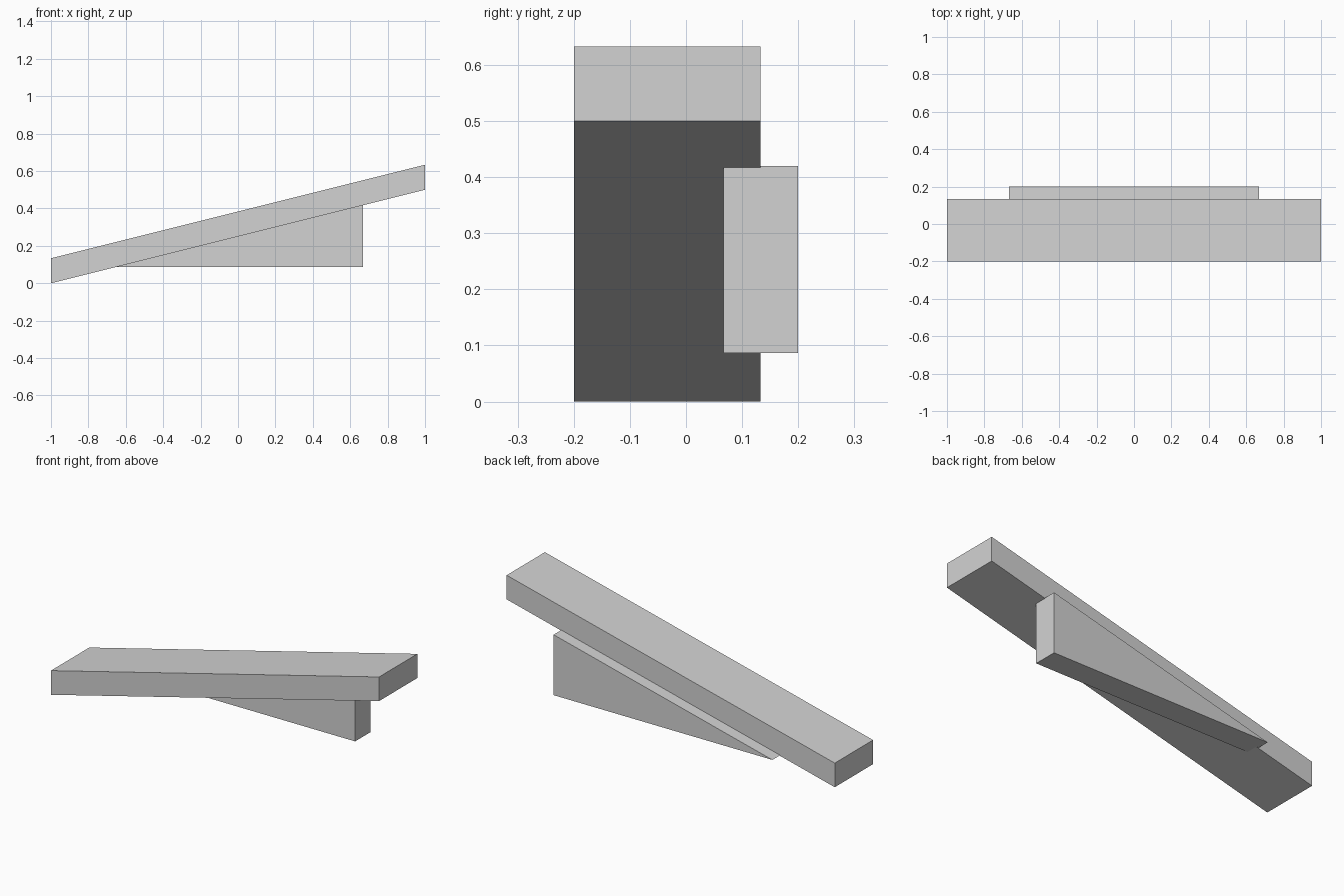
import bpy
import bmesh

cube = bpy.data.objects.get("Cube")
if cube:
    bpy.data.objects.remove(cube, do_unlink=True)

grey = bpy.data.materials.new("light_grey")
grey.use_nodes = True
colour = (0.65, 0.65, 0.65, 1)
grey.diffuse_color = colour
grey.node_tree.nodes["Principled BSDF"].inputs["Base Color"].default_value = colour


def extruded_profile(name, profile, y_front, y_back):
    """Extrude an x-z outline along y into a flat-faced solid."""
    bm = bmesh.new()
    face = bm.faces.new([bm.verts.new((x, y_front, z)) for x, z in profile])
    result = bmesh.ops.extrude_face_region(bm, geom=[face])
    verts = [v for v in result["geom"] if isinstance(v, bmesh.types.BMVert)]
    bmesh.ops.translate(bm, verts=verts, vec=(0, y_back - y_front, 0))
    bmesh.ops.recalc_face_normals(bm, faces=bm.faces[:])
    mesh = bpy.data.meshes.new(name)
    bm.to_mesh(mesh)
    bm.free()
    mesh.materials.append(grey)
    obj = bpy.data.objects.new(name, mesh)
    bpy.context.collection.objects.link(obj)
    return obj


# Sloping plank with vertical ends
extruded_profile("sloping_plank",
                 [(-1, 0), (1, 0.5), (1, 0.633), (-1, 0.133)], -0.2, 0.133)

# Triangular support under the back edge, slightly sunk into the plank
extruded_profile("support_wedge",
                 [(-0.667, 0.087), (0.667, 0.087), (0.667, 0.42)], 0.067, 0.2)
